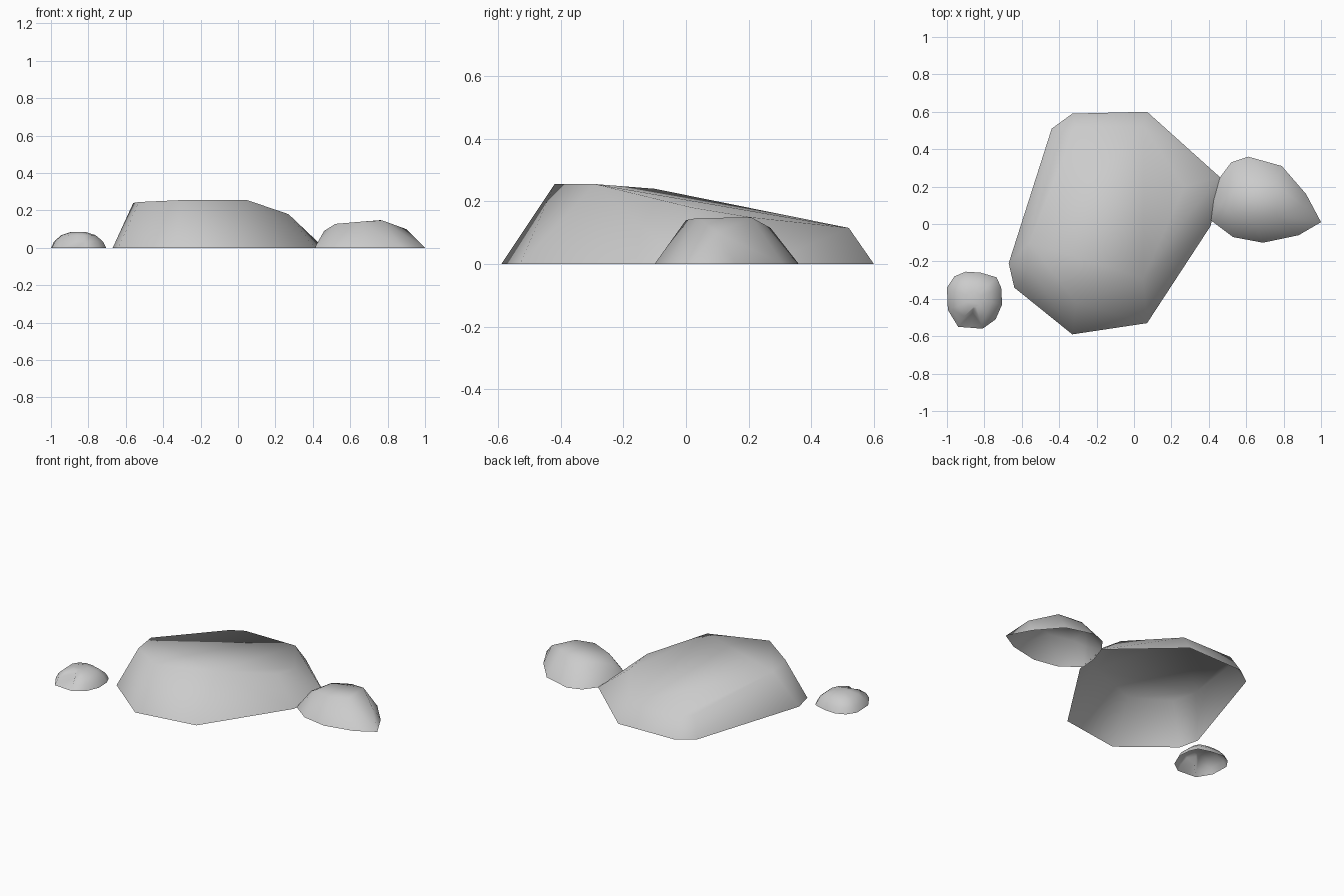
import bpy, bmesh

cube = bpy.data.objects.get("Cube")
if cube:
    bpy.data.objects.remove(cube, do_unlink=True)

stone = bpy.data.materials.new("stone_grey")
stone.use_nodes = True
GREY = (0.6, 0.6, 0.6, 1)
stone.diffuse_color = GREY
stone.node_tree.nodes["Principled BSDF"].inputs["Base Color"].default_value = GREY


def finish(name, bm):
    """Turn a bmesh into a smooth stone object."""
    bmesh.ops.recalc_face_normals(bm, faces=bm.faces)
    # The shells are open below, so make sure the normals point up and out
    if sum(f.normal.z * f.calc_area() for f in bm.faces) < 0:
        bmesh.ops.reverse_faces(bm, faces=bm.faces)
    mesh = bpy.data.meshes.new(name)
    bm.to_mesh(mesh)
    bm.free()
    mesh.materials.append(stone)
    mesh.shade_smooth()
    obj = bpy.data.objects.new(name, mesh)
    bpy.context.collection.objects.link(obj)
    return obj


def hull_rock(name, outline, crown):
    """Faceted boulder: hull of a ground outline and crown points, open below."""
    bm = bmesh.new()
    for x, y in outline:
        bm.verts.new((x, y, 0))
    for p in crown:
        bm.verts.new(p)
    bmesh.ops.convex_hull(bm, input=bm.verts)
    ground = [f for f in bm.faces if all(v.co.z < 0.001 for v in f.verts)]
    bmesh.ops.delete(bm, geom=ground, context='FACES')
    loose = [v for v in bm.verts if not v.link_faces]
    bmesh.ops.delete(bm, geom=loose, context='VERTS')
    return finish(name, bm)


# Large sloping slab
hull_rock("large_rock",
          [(-.67, -.21), (-.64, -.34), (-.33, -.59), (.07, -.53), (.41, -.01),
           (.46, .25), (.07, .6), (-.33, .59), (-.44, .51)],
          [(-.56, -.1, .24), (-.53, -.27, .245), (-.31, -.42, .255),
           (.05, -.29, .255), (.27, .02, .18), (.27, .2, .15),
           (.05, .52, .115), (-.31, .52, .115), (-.38, .46, .125)])

# Medium rounded rock
hull_rock("medium_rock",
          [(.41, .02), (.42, .13), (.46, .25), (.52, .33), (.61, .36),
           (.79, .31), (.92, .16), (1, .01), (.88, -.06), (.69, -.1), (.53, -.07)],
          [(.46, .1, .09), (.52, .05, .128), (.54, .2, .125), (.63, .27, .115),
           (.76, .21, .148), (.9, .1, .1), (.77, .04, .147), (.66, 0, .14)])

# Small pebble built from rings, with a cleft in its front
outline = [(-.94, -.55), (-.87, -.555), (-.81, -.56), (-.74, -.51), (-.705, -.43),
           (-.71, -.34), (-.735, -.285), (-.82, -.26), (-.9, -.255),
           (-.96, -.28), (-1, -.34), (-.995, -.46)]
CLEFT = 1
cx, cy = -.855, -.4
bm = bmesh.new()
rings = []
for scale, z in ((1, 0), (.88, .035), (.62, .068), (.28, .084)):
    ring = []
    for i, (x, y) in enumerate(outline):
        s = scale
        if i == CLEFT and 0 < z < .08:
            s *= .55
        ring.append(bm.verts.new((cx + (x - cx) * s, cy + (y - cy) * s, z)))
    rings.append(ring)
n = len(outline)
for low, high in zip(rings, rings[1:]):
    for i in range(n):
        j = (i + 1) % n
        bm.faces.new((low[i], low[j], high[j], high[i]))
bm.faces.new(rings[-1])
finish("small_rock", bm)
